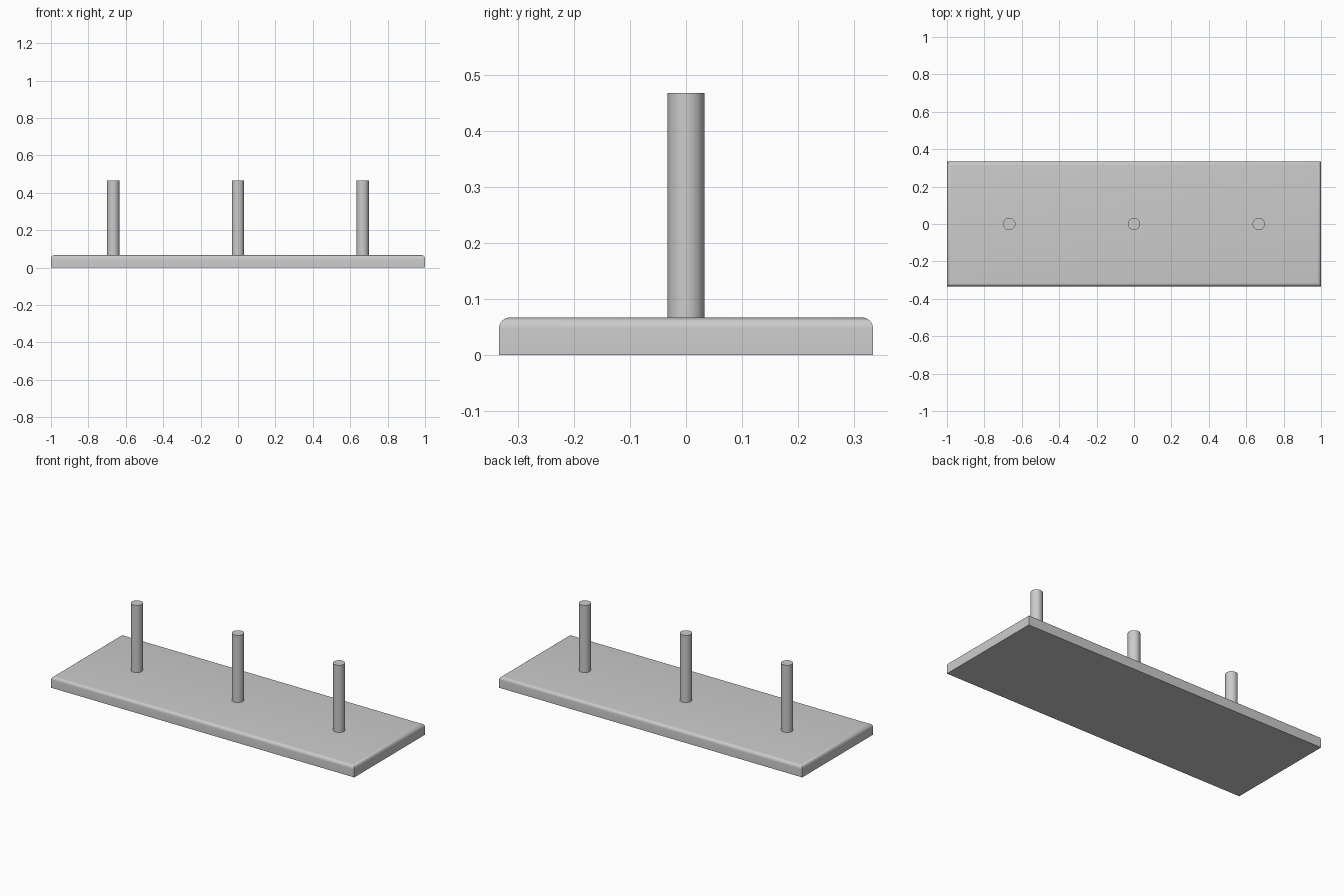
import bpy
import bmesh

cube = bpy.data.objects.get("Cube")
if cube:
    bpy.data.objects.remove(cube, do_unlink=True)

LENGTH, DEPTH, THICK = 2.0, 0.667, 0.067
PEG_RADIUS, PEG_HEIGHT, SPACING = 0.033, 0.4, 0.667

grey = bpy.data.materials.new("plain grey")
grey.use_nodes = True
colour = (0.6, 0.6, 0.6, 1)
grey.diffuse_color = colour
grey.node_tree.nodes["Principled BSDF"].inputs["Base Color"].default_value = colour


def finish(obj, name):
    obj.name = name
    obj.data.materials.append(grey)
    bpy.ops.object.shade_smooth_by_angle(angle=0.6)


# Base board with rounded top edges
bpy.ops.mesh.primitive_cube_add(size=1, location=(0, 0, THICK / 2))
board = bpy.context.object
board.scale = (LENGTH, DEPTH, THICK)
bpy.ops.object.transform_apply(location=False, rotation=False, scale=True)
bm = bmesh.new()
bm.from_mesh(board.data)
top_edges = [e for e in bm.edges if all(v.co.z > 0 for v in e.verts)]
bmesh.ops.bevel(bm, geom=top_edges, offset=0.02, segments=6, profile=0.5,
                affect='EDGES')
bm.to_mesh(board.data)
bm.free()
finish(board, "base_board")

# Row of upright pegs
for name, i in (("right_peg", -1), ("middle_peg", 0), ("left_peg", 1)):
    bpy.ops.mesh.primitive_cylinder_add(
        vertices=32, radius=PEG_RADIUS, depth=PEG_HEIGHT,
        location=(i * SPACING, 0, THICK + PEG_HEIGHT / 2))
    finish(bpy.context.object, name)
